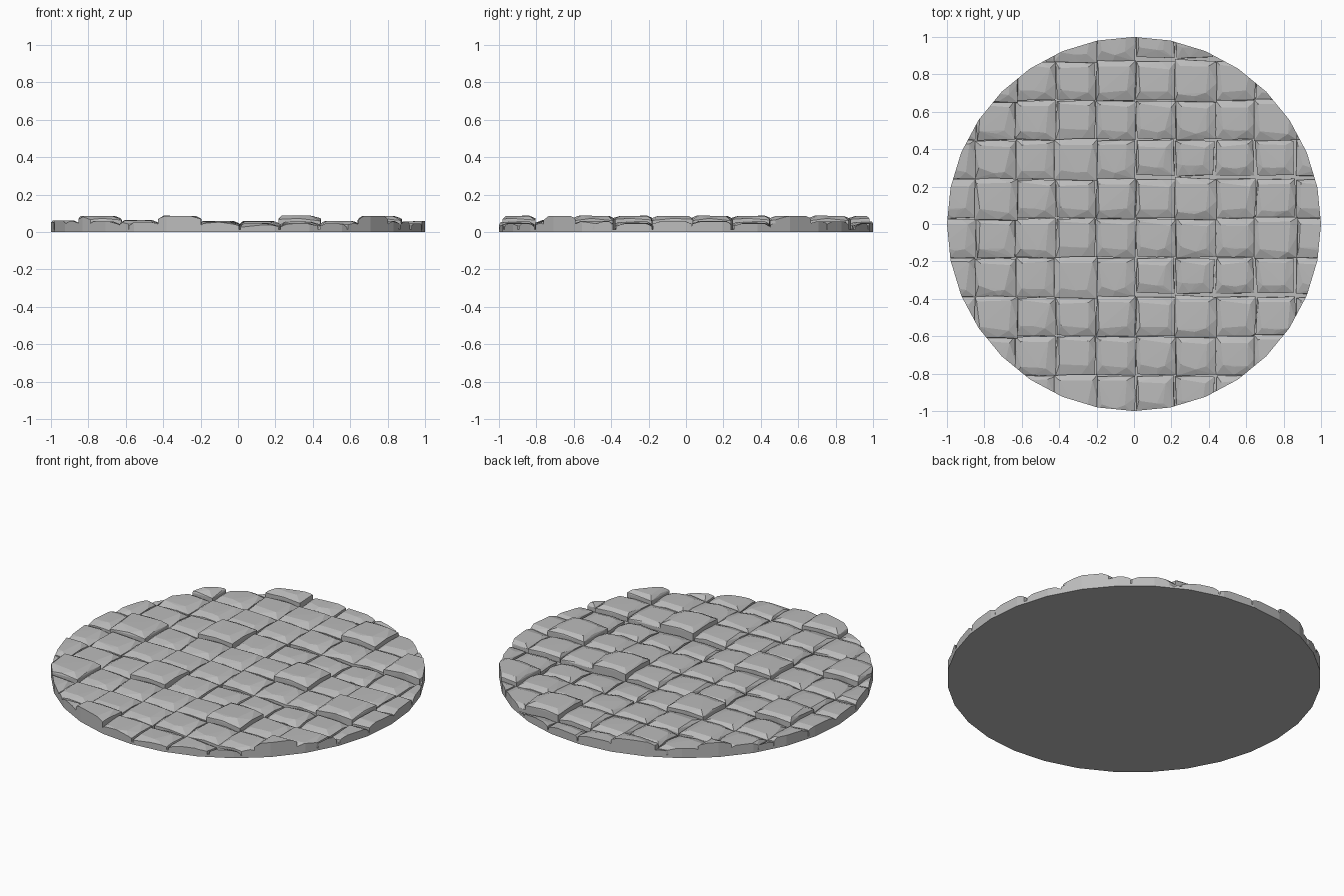
import bpy, bmesh, math, random
from mathutils import Vector

old = bpy.data.objects.get("Cube")
if old:
    bpy.data.objects.remove(old, do_unlink=True)

random.seed(7)
SIDES = 32
PITCH_X, PITCH_Y = 0.214, 0.21
START_X, START_Y = -1.06, -1.02
# Column -> repeating row in which its stone stands proud
RAISED = {1: 2, 3: 0, 6: 2, 8: 1}

stone_grey = bpy.data.materials.new("stone_grey")
stone_grey.use_nodes = True
colour = (0.5, 0.5, 0.5, 1)
stone_grey.diffuse_color = colour
stone_grey.node_tree.nodes["Principled BSDF"].inputs["Base Color"].default_value = colour


def finish(bm, name):
    bmesh.ops.recalc_face_normals(bm, faces=bm.faces)
    mesh = bpy.data.meshes.new(name)
    bm.to_mesh(mesh)
    bm.free()
    mesh.materials.append(stone_grey)
    obj = bpy.data.objects.new(name, mesh)
    bpy.context.collection.objects.link(obj)


def jit(size):
    return random.uniform(-size, size)


def clip_to_disc(bm):
    """Trim a convex solid to the many-sided outline, closing each cut."""
    apothem = math.cos(math.pi / SIDES)
    for k in range(SIDES):
        a = (k + 0.5) * math.tau / SIDES
        normal = Vector((math.cos(a), math.sin(a), 0))
        if not any(v.co.dot(normal) > apothem for v in bm.verts):
            continue
        bmesh.ops.bisect_plane(
            bm, geom=bm.verts[:] + bm.edges[:] + bm.faces[:], dist=1e-6,
            plane_co=normal * apothem, plane_no=normal, clear_outer=True)
        bmesh.ops.holes_fill(bm, edges=[e for e in bm.edges if e.is_boundary])


def stone(i, j):
    """One faceted block: upright sides, worn shoulders, a tilted flat top."""
    random.seed(i * 7 + j % 3)
    raised = RAISED.get(i) == j % 3
    low = j % 3 == 0 and i >= 5
    h = 0.086 if raised else 0.046 if low else 0.058 + jit(0.004)
    grow = 0.012 if raised else -0.004
    x0 = START_X + i * PITCH_X - grow / 2
    y0 = START_Y + j * PITCH_Y - grow / 2
    x1, y1 = x0 + PITCH_X + grow, y0 + PITCH_Y + grow
    if low:
        y0 += 0.018
        x1 -= 0.01
    mx, my = (x0 + x1) / 2, (y0 + y1) / 2
    points = []
    # Upright sides, with corners slightly out of square
    for x, y in ((x0, y0), (x1, y0), (x1, y1), (x0, y1)):
        x, y = x + jit(0.006), y + jit(0.006)
        points += [(x, y, 0), (x, y, h - 0.022 + jit(0.005))]
    # Worn shoulders, higher in the middle of each side
    for x, y in ((mx, y0), (x1, my), (mx, y1), (x0, my)):
        points.append((x + jit(0.03) * (x == mx), y + jit(0.03) * (y == my), h - 0.013))
    # Flat top, set further in at the front and the left-hand side
    for x, y in ((x0 + 0.025, y0 + 0.05), (x1 - 0.05, y0 + 0.045),
                 (x1 - 0.035, y1 - 0.03), (x0 + 0.02, y1 - 0.025), (mx, y0 + 0.04)):
        points.append((x + jit(0.012), y + jit(0.012), h + jit(0.002)))
    bm = bmesh.new()
    for p in points:
        bm.verts.new(p)
    hull = bmesh.ops.convex_hull(bm, input=bm.verts[:])
    spare = {v for v in hull["geom_interior"] if isinstance(v, bmesh.types.BMVert)}
    bmesh.ops.delete(bm, geom=list(spare), context="VERTS")
    clip_to_disc(bm)
    if bm.faces:
        finish(bm, f"paving_stone_{i}_{j}")
    else:
        bm.free()


# Thin bed closing the underside
bed = bmesh.new()
ring = [bed.verts.new((math.cos(k * math.tau / SIDES), math.sin(k * math.tau / SIDES), 0))
        for k in range(SIDES)]
face = bed.faces.new(ring)
top = bmesh.ops.extrude_face_region(bed, geom=[face])["geom"]
bmesh.ops.translate(bed, vec=(0, 0, 0.014),
                    verts=[v for v in top if isinstance(v, bmesh.types.BMVert)])
finish(bed, "stone_bed")

# Grid of paving stones
for col in range(10):
    for row in range(10):
        stone(col, row)
